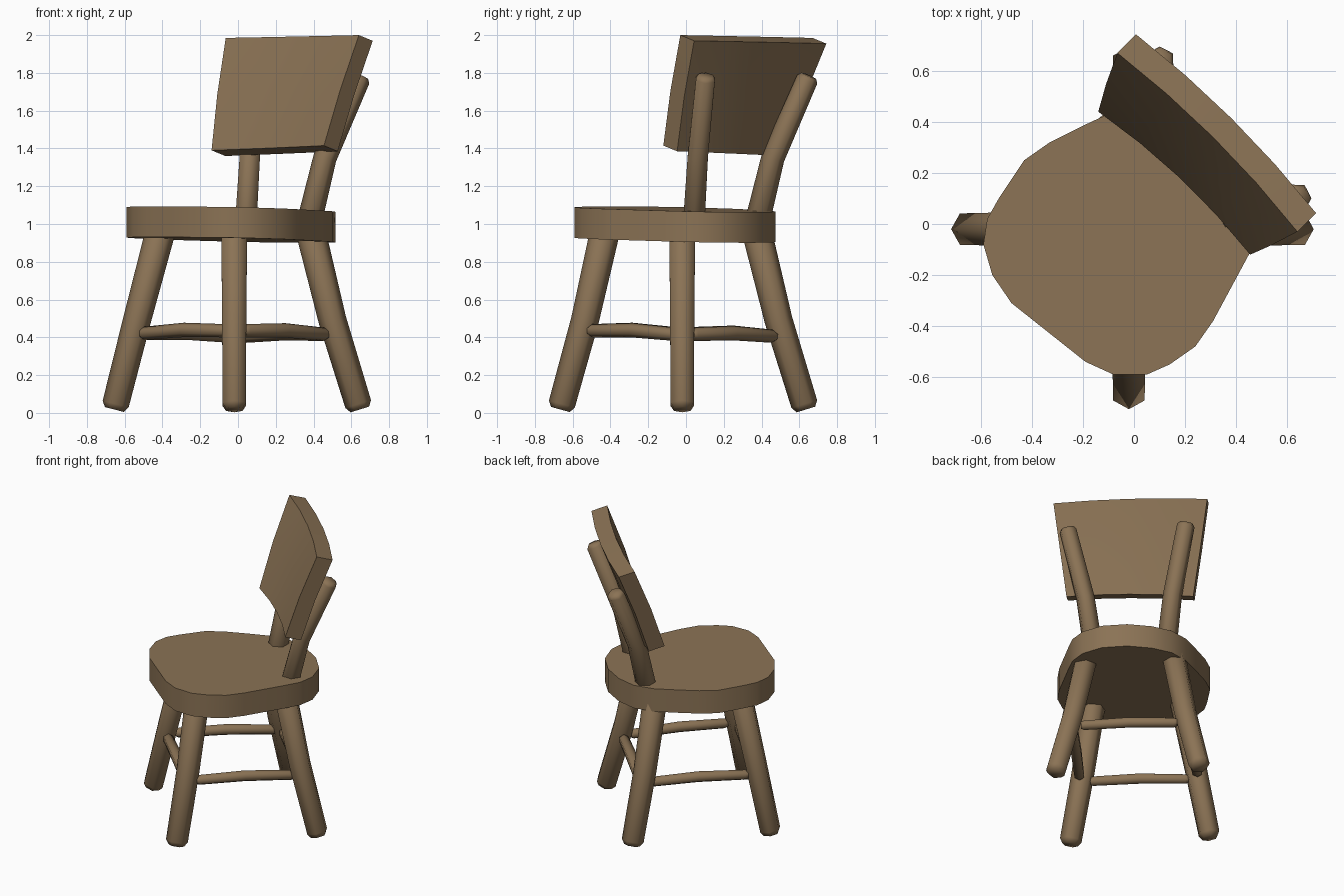
import bpy, bmesh, math
from mathutils import Vector

if "Cube" in bpy.data.objects:
    bpy.data.objects.remove(bpy.data.objects["Cube"])

COLOR = (0.258, 0.171, 0.091, 1)
wood = bpy.data.materials.new("brown wood")
wood.use_nodes = True
wood.diffuse_color = COLOR
bsdf = wood.node_tree.nodes["Principled BSDF"]
bsdf.inputs["Base Color"].default_value = COLOR
bsdf.inputs["Roughness"].default_value = 0.8


def finish(name, bm, angle):
    """Turn a bmesh into a named, shaded wooden object."""
    bmesh.ops.recalc_face_normals(bm, faces=bm.faces)
    mesh = bpy.data.meshes.new(name)
    bm.to_mesh(mesh)
    bm.free()
    mesh.materials.append(wood)
    ob = bpy.data.objects.new(name, mesh)
    bpy.context.collection.objects.link(ob)
    bpy.ops.object.select_all(action="DESELECT")
    ob.select_set(True)
    bpy.context.view_layer.objects.active = ob
    bpy.ops.object.shade_smooth_by_angle(angle=math.radians(angle))
    return ob


def stick(name, path, radii, out, tip=0.02, sides=6):
    """Sweep a six-sided stick along a path, with chamfered ends."""
    pts = [Vector(p) for p in path]
    start = (pts[1] - pts[0]).normalized()
    end = (pts[-1] - pts[-2]).normalized()
    pts = [pts[0], pts[0] + start * tip] + pts[1:-1] + [pts[-1] - end * tip, pts[-1]]
    radii = [radii[0] * 0.72] + list(radii) + [radii[-1] * 0.72]
    bm = bmesh.new()
    rings = []
    for i, (p, r) in enumerate(zip(pts, radii)):
        t = (pts[min(i + 1, len(pts) - 1)] - pts[max(i - 1, 0)]).normalized()
        a = Vector(out)
        a = (a - t * a.dot(t)).normalized()
        b = t.cross(a)
        ring = []
        for k in range(sides):
            ang = math.tau * k / sides
            ring.append(bm.verts.new(p + r * (a * math.cos(ang) + b * math.sin(ang))))
        rings.append(ring)
    for lo, hi in zip(rings, rings[1:]):
        for k in range(sides):
            n = (k + 1) % sides
            bm.faces.new((lo[k], lo[n], hi[n], hi[k]))
    bm.faces.new(rings[0])
    bm.faces.new(rings[-1])
    return finish(name, bm, 62)


# Splayed legs, bent at mid height
def leg(name, out, foot, knee, top):
    side = Vector((-0.02, -0.02, 0))
    axis = Vector(out)
    mask = Vector((abs(out[1]), abs(out[0]), 0))
    off = Vector((side.x * mask.x, side.y * mask.y, 0))
    path = [axis * d + off + Vector((0, 0, z))
            for d, z in ((foot, 0.018), (knee, 0.49), (top, 1.0))]
    stick(name, path, (0.071, 0.074, 0.079), out, 0.03)


leg("front_right_leg", (-1, 0, 0), 0.655, 0.535, 0.40)
leg("front_left_leg", (0, -1, 0), 0.665, 0.535, 0.42)
leg("back_left_leg", (1, 0, 0), 0.645, 0.50, 0.375)
leg("back_right_leg", (0, 1, 0), 0.635, 0.49, 0.365)

# Stretchers joining neighbouring legs, slightly bowed
ends = {
    "front": ((-0.51, -0.06, 0.42), (-0.06, -0.51, 0.435)),
    "left": ((0.03, -0.51, 0.435), (0.47, -0.05, 0.415)),
    "back": ((0.47, 0.03, 0.415), (0.03, 0.47, 0.405)),
    "right": ((-0.03, 0.47, 0.405), (-0.51, 0.03, 0.42)),
}
for label, (a, b) in ends.items():
    mid = (Vector(a) + Vector(b)) / 2 + Vector((0, 0, 0.012))
    stick(label + "_stretcher", (a, mid, b), (0.035, 0.038, 0.035), (0, 0, 1))

# Rounded seat, tilted gently toward the back
outline = [
    (-0.59, -0.08), (-0.555, -0.2), (-0.48, -0.31), (-0.19, -0.54),
    (-0.08, -0.59), (0.05, -0.59), (0.14, -0.55), (0.24, -0.48),
    (0.31, -0.38), (0.45, -0.12), (0.50, -0.02), (0.515, 0.1),
    (0.47, 0.24), (0.36, 0.36), (0.22, 0.44), (0.08, 0.475),
    (-0.06, 0.45), (-0.2, 0.385), (-0.33, 0.32), (-0.43, 0.25),
    (-0.53, 0.1), (-0.575, 0.02),
]
bm = bmesh.new()
base = bm.faces.new([bm.verts.new((x, y, 0.915 - 0.02 * (x + y))) for x, y in outline])
extruded = bmesh.ops.extrude_face_region(bm, geom=[base])["geom"]
bmesh.ops.translate(bm, vec=(0, 0, 0.162),
                    verts=[v for v in extruded if isinstance(v, bmesh.types.BMVert)])
finish("seat", bm, 35)

# Bent back posts, mirrored across the chair's diagonal
post = [(0.37, 0.04, 0.98), (0.46, 0.062, 1.35), (0.65, 0.105, 1.785)]
radii = (0.066, 0.062, 0.058)
stick("back_left_post", post, radii, (1, 0, 0))
stick("back_right_post", [(y, x, z) for x, y, z in post], radii, (0, 1, 0))

# Curved backrest: a bowed grid with thickness
TL, TR = Vector((-0.065, 0.67, 1.985)), Vector((0.64, -0.03, 2.0))
BL, BR = Vector((-0.14, 0.44, 1.39)), Vector((0.455, -0.12, 1.415))
behind = Vector((0.707, 0.707, 0))
depth = Vector((0.073, 0.073, -0.03))
COLS, ROWS = 4, 2
bm = bmesh.new()
grid = []
for j in range(ROWS + 1):
    v = j / ROWS
    row = []
    for i in range(COLS + 1):
        u = i / COLS
        p = BL.lerp(BR, u).lerp(TL.lerp(TR, u), v)
        p += behind * (0.03 * 4 * u * (1 - u) - 0.01 * 4 * v * (1 - v))
        row.append(bm.verts.new(p))
    grid.append(row)
panel = [bm.faces.new((grid[j][i], grid[j][i + 1], grid[j + 1][i + 1], grid[j + 1][i]))
         for j in range(ROWS) for i in range(COLS)]
extruded = bmesh.ops.extrude_face_region(bm, geom=panel, use_keep_orig=True)["geom"]
bmesh.ops.translate(bm, vec=depth,
                    verts=[v for v in extruded if isinstance(v, bmesh.types.BMVert)])
finish("backrest", bm, 30)
